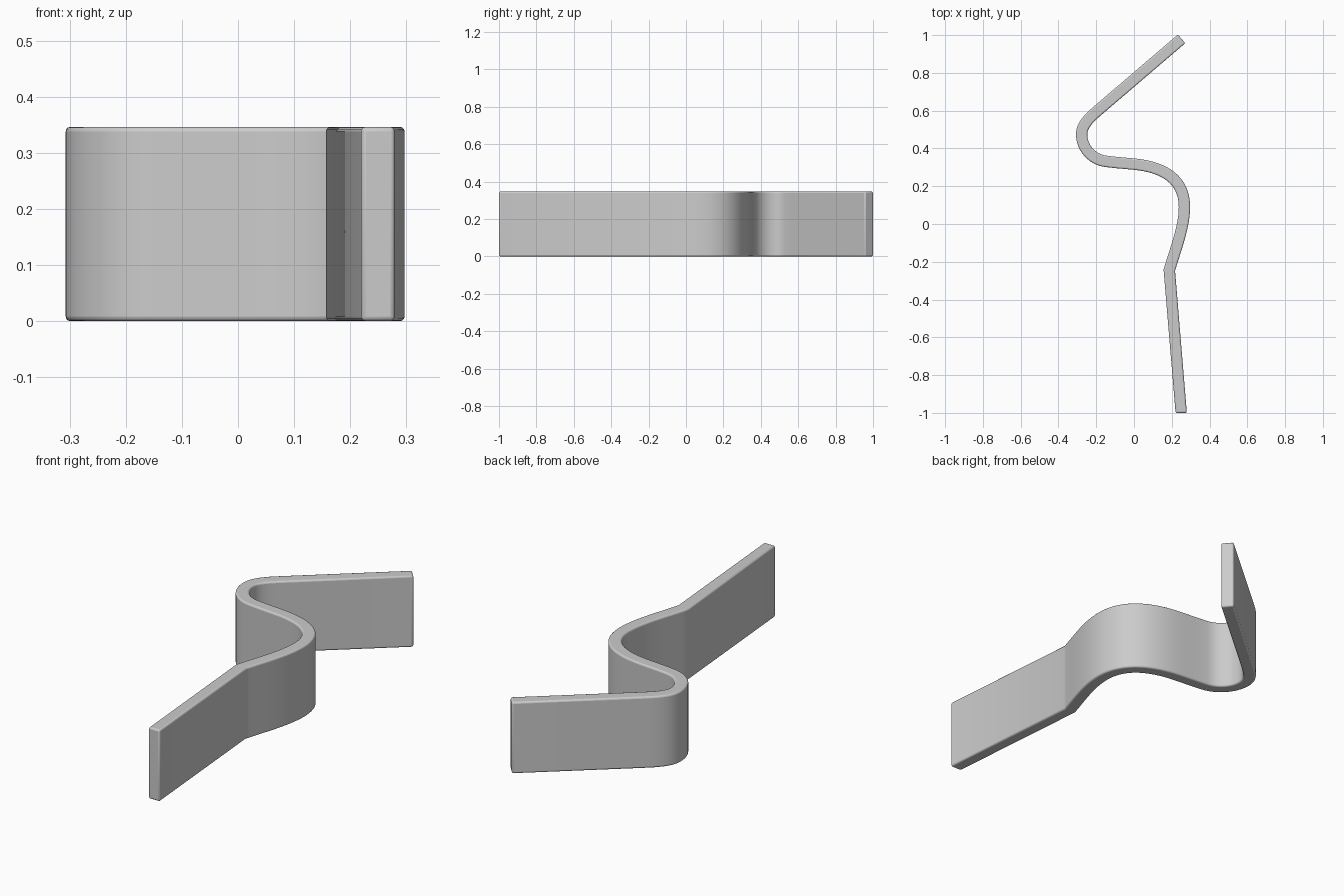
import bpy, bmesh, math
from mathutils import Vector
from mathutils.geometry import interpolate_bezier

if "Cube" in bpy.data.objects:
    bpy.data.objects.remove(bpy.data.objects["Cube"])

THICK, HEIGHT = 0.06, 0.346

# Centre line of the strip: (start, handle, handle, end, samples)
segments = [
    ((0.187, -0.245), (0.215, -0.145), (0.267, -0.02), (0.267, 0.09), 16),
    ((0.267, 0.09), (0.267, 0.235), (0.16, 0.302), (0.0, 0.317), 24),
    ((0.0, 0.317), (-0.05, 0.322), (-0.10, 0.325), (-0.15, 0.332), 6),
    ((-0.15, 0.332), (-0.225, 0.342), (-0.277, 0.405), (-0.277, 0.475), 16),
    ((-0.277, 0.475), (-0.277, 0.525), (-0.235, 0.563), (-0.19, 0.602), 12),
]
path = [Vector((0.25, -1.0))]
for a, h1, h2, b, n in segments:
    pts = interpolate_bezier(*[Vector((*p, 0)) for p in (a, h1, h2, b)], n)
    path += [p.to_2d() for p in (pts if len(path) == 1 else pts[1:])]
path.append(Vector((0.252, 0.98)))

# Mitred offset to both sides of the centre line
left, right = [], []
for i, p in enumerate(path):
    d1 = (p - path[i - 1]).normalized() if i else (path[1] - p).normalized()
    d2 = (path[i + 1] - p).normalized() if i < len(path) - 1 else d1
    t = (d1 + d2).normalized()
    off = Vector((-t.y, t.x)) * (THICK / 2 / t.dot(d1))
    left.append(p + off)
    right.append(p - off)
# Square the near end off to the y axis
left[0].y = right[0].y = -1.0

# Bottom quads extruded up into a closed wall
bm = bmesh.new()
lv = [bm.verts.new((*p, 0)) for p in left]
rv = [bm.verts.new((*p, 0)) for p in right]
for i in range(len(path) - 1):
    bm.faces.new((lv[i], lv[i + 1], rv[i + 1], rv[i]))
ext = bmesh.ops.extrude_face_region(bm, geom=bm.faces[:], use_keep_orig=True)
top = [v for v in ext["geom"] if isinstance(v, bmesh.types.BMVert)]
bmesh.ops.translate(bm, verts=top, vec=(0, 0, HEIGHT))
bmesh.ops.recalc_face_normals(bm, faces=bm.faces[:])
mesh = bpy.data.meshes.new("curved_strip")
bm.to_mesh(mesh)
bm.free()
strip = bpy.data.objects.new("curved_strip", mesh)
bpy.context.collection.objects.link(strip)

# Softly rounded rims
bev = strip.modifiers.new("rounded_rims", "BEVEL")
bev.width, bev.segments = 0.008, 3
bev.limit_method, bev.angle_limit = "ANGLE", math.radians(50)

bpy.context.view_layer.objects.active = strip
strip.select_set(True)
bpy.ops.object.shade_smooth_by_angle(angle=math.radians(35))
